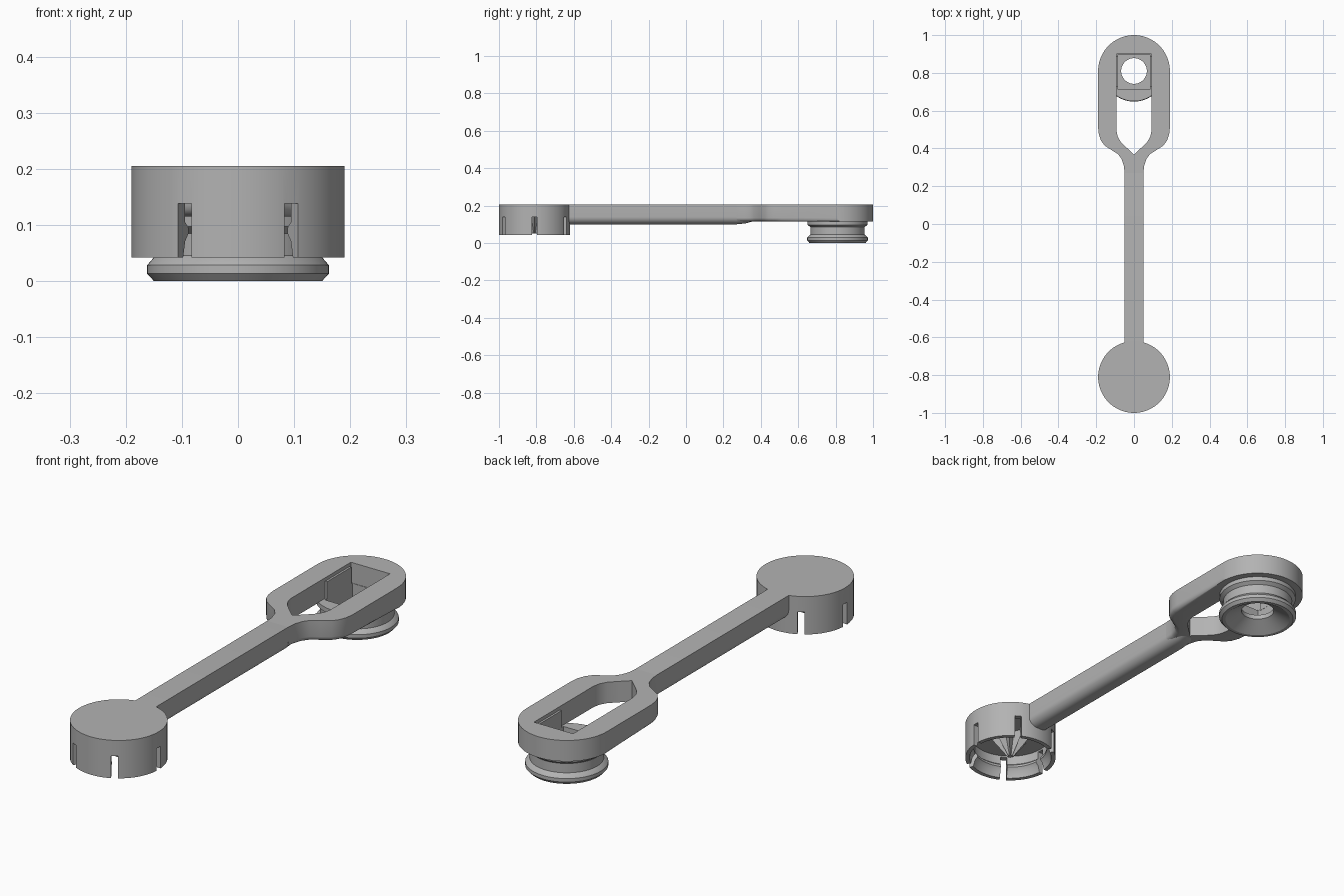
import bpy, bmesh, math
from mathutils import Matrix

cube = bpy.data.objects.get("Cube")
if cube:
    bpy.data.objects.remove(cube, do_unlink=True)

GREY = (0.45, 0.45, 0.45, 1)
grey = bpy.data.materials.new("plain_grey")
grey.use_nodes = True
grey.diffuse_color = GREY
grey.node_tree.nodes["Principled BSDF"].inputs["Base Color"].default_value = GREY

TOP = 0.205       # flat upper face
CAP_Y = -0.81     # centre of the cap
PLUG_Y = 0.81     # centre of the plug and of the round loop end
R = 0.19          # outer radius of both ends


def finish(name, bm):
    bmesh.ops.recalc_face_normals(bm, faces=bm.faces)
    mesh = bpy.data.meshes.new(name)
    bm.to_mesh(mesh)
    bm.free()
    obj = bpy.data.objects.new(name, mesh)
    bpy.context.collection.objects.link(obj)
    mesh.materials.append(grey)
    return obj


def loft(name, rings, closed=False):
    """Skin rings of points; closed joins last to first, otherwise ends are capped."""
    bm = bmesh.new()
    vs = [[bm.verts.new(p) for p in ring] for ring in rings]
    n = len(vs[0])
    pairs = list(zip(vs, vs[1:]))
    if closed:
        pairs.append((vs[-1], vs[0]))
    else:
        bm.faces.new(vs[0])
        bm.faces.new(vs[-1])
    for a, b in pairs:
        for i in range(n):
            j = (i + 1) % n
            bm.faces.new((a[i], a[j], b[j], b[i]))
    return finish(name, bm)


def circle(r, y, z, n=72):
    return [(r * math.cos(t), y + r * math.sin(t), z)
            for t in (2 * math.pi * i / n for i in range(n))]


def prism(name, outline, z0, z1):
    return loft(name, [[(x, y, z) for x, y in outline] for z in (z0, z1)])


def box(name, x0, x1, y0, y1, z0, z1):
    return prism(name, [(x0, y0), (x1, y0), (x1, y1), (x0, y1)], z0, z1)


def mirrored(half):
    """Complete an outline from its +x half, keeping centre points single."""
    return half + [(-x, y) for x, y in reversed(half) if x > 1e-6]


def cut(target, cutter):
    mod = target.modifiers.new("cut", 'BOOLEAN')
    mod.operation = 'DIFFERENCE'
    mod.solver = 'EXACT'
    mod.object = cutter
    bpy.context.view_layer.objects.active = target
    bpy.ops.object.modifier_apply(modifier=mod.name)
    bpy.data.objects.remove(cutter, do_unlink=True)


# Cap: hollow cup with an inner snap lip and six slots
cap_profile = [(R, 0.042), (R, TOP), (0.001, TOP), (0.001, 0.145), (0.165, 0.145),
               (0.165, 0.105), (0.153, 0.095), (0.153, 0.085), (0.165, 0.07), (0.172, 0.042)]
cap = loft("cap", [circle(r, CAP_Y, z) for r, z in cap_profile], closed=True)
for k in range(6):
    slot = box("slot_cutter", 0.12, 0.22, -0.014, 0.014, 0.0, 0.138)
    slot.data.transform(Matrix.Translation((0, CAP_Y, 0)) @ Matrix.Rotation(k * math.pi / 3, 4, 'Z'))
    cut(cap, slot)

# Fluted cone hanging inside the cap
def star(outer, inner, z, n=16):
    pts = []
    for i in range(n):
        r, t = (outer, inner)[i % 2], 2 * math.pi * i / n
        pts.append((r * math.cos(t), CAP_Y + r * math.sin(t), z))
    return pts

cone = loft("cap_inner_cone", [star(0.09, 0.05, 0.15), star(0.014, 0.009, 0.05)])

# Handle: bar with rounded underside, easing up into the loop
def bar_section(y, bottom, top, w=0.05, r=0.04):
    half = [(w - r + r * math.sin(a), bottom + r - r * math.cos(a))
            for a in (math.pi / 2 * i / 8 for i in range(9))]
    return [(x, y, z) for x, z in mirrored(half + [(w, top)])]

handle = loft("handle", [bar_section(-0.64, 0.1, TOP), bar_section(0.27, 0.1, TOP),
                         bar_section(0.32, 0.105, 0.2), bar_section(0.365, 0.118, 0.19)])

# Loop: flared frame with a round end and softened lower side edges
half = [(0.05, 0.27), (0.053, 0.305), (0.065, 0.343), (0.085, 0.37), (0.12, 0.392),
        (0.155, 0.415), (0.174, 0.44), (0.186, 0.473), (R, 0.51)]
half += [(R * math.cos(a), PLUG_Y + R * math.sin(a))
         for a in (math.pi / 2 * i / 18 for i in range(19))]
half[-1] = (0.0, 1.0)
loop = prism("loop", mirrored(half), 0.115, TOP)
bm = bmesh.new()
bm.from_mesh(loop.data)
low = [e for e in bm.edges if all(v.co.z < 0.12 and 0.26 < v.co.y < 0.82 for v in e.verts)
       and abs(e.verts[0].co.y - e.verts[1].co.y) > 0.001]
bmesh.ops.bevel(bm, geom=low, offset=0.02, segments=4, profile=0.5, affect='EDGES')
bm.to_mesh(loop.data)
bm.free()
opening = [(0.0, 0.368), (0.04, 0.405), (0.07, 0.435), (0.086, 0.462),
           (0.093, 0.495), (0.093, 0.9)]
cut(loop, prism("opening_cutter", mirrored(opening), 0.05, 0.3))

# Plug: grooved spool with conical mouth, through hole and square pocket
plug_profile = [(0.15, 0.0), (0.162, 0.013), (0.162, 0.028), (0.15, 0.042), (0.145, 0.045),
                (0.145, 0.085), (0.16, 0.097), (0.16, 0.117), (0.068, 0.117),
                (0.068, 0.04), (0.135, 0.0)]
plug = loft("plug", [circle(r, PLUG_Y, z) for r, z in plug_profile], closed=True)
cut(plug, box("pocket_cutter", -0.085, 0.085, 0.712, 0.898, 0.06, 0.3))

# Thin rails on the pocket sides
rails = [box(side + "_pocket_rail", min(a, b), max(a, b), 0.725, 0.89, 0.11, 0.19)
         for side, a, b in (("left", 0.084, 0.1), ("right", -0.084, -0.1))]

# Smooth the round walls and keep crisp edges
bpy.ops.object.select_all(action='DESELECT')
for obj in (cap, handle, loop, plug):
    obj.select_set(True)
bpy.context.view_layer.objects.active = cap
bpy.ops.object.shade_smooth_by_angle(angle=math.radians(28))
